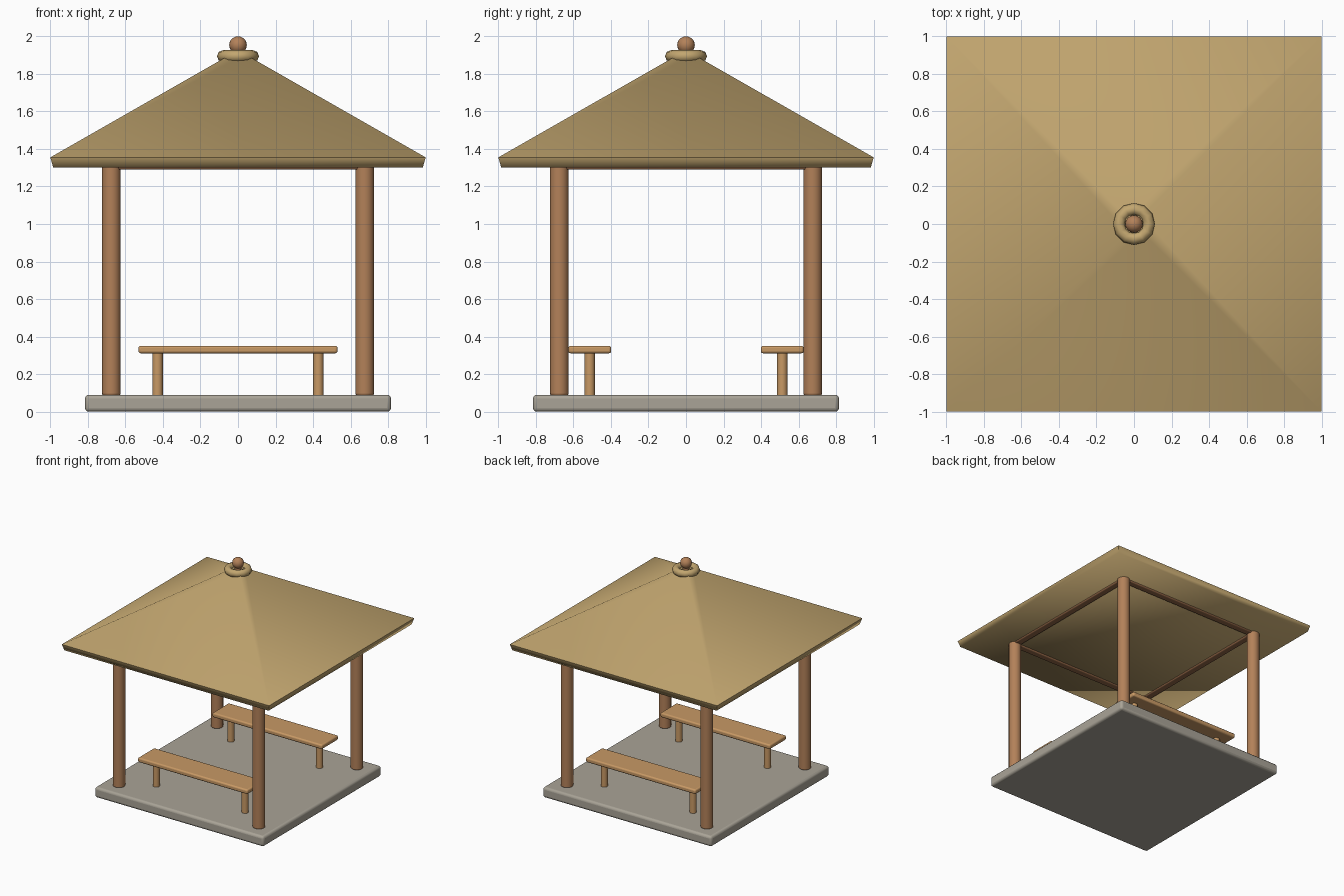
import bpy, bmesh
from math import radians, pi, cos, sin, sqrt

if "Cube" in bpy.data.objects:
    bpy.data.objects.remove(bpy.data.objects["Cube"])


def material(name, rgb):
    m = bpy.data.materials.new(name)
    m.diffuse_color = (*rgb, 1)
    m.use_nodes = True
    m.node_tree.nodes["Principled BSDF"].inputs["Base Color"].default_value = m.diffuse_color
    return m


STONE = material("stone", (0.40, 0.37, 0.31))
POST = material("post_wood", (0.45, 0.22, 0.10))
PLANK = material("bench_wood", (0.58, 0.32, 0.13))
BEAM = material("beam_wood", (0.28, 0.13, 0.06))
THATCH = material("thatch", (0.54, 0.38, 0.16))


def finish(name, mat, bevel=0.0, angle=40, segments=3):
    ob = bpy.context.object
    ob.name = ob.data.name = name
    ob.data.materials.append(mat)
    bpy.ops.object.transform_apply(location=False, rotation=True, scale=True)
    if bevel:
        b = ob.modifiers.new("Bevel", 'BEVEL')
        b.width, b.segments = bevel, segments
    bpy.ops.object.shade_smooth_by_angle(angle=radians(angle))
    return ob


def box(name, loc, size, mat, bevel):
    bpy.ops.mesh.primitive_cube_add(size=1, location=loc)
    bpy.context.object.scale = size
    return finish(name, mat, bevel)


def pole(name, x, y, z0, z1, r, mat, bevel=0.0, sides=16):
    bpy.ops.mesh.primitive_cylinder_add(vertices=sides, radius=r, depth=z1 - z0,
                                        location=(x, y, (z0 + z1) / 2))
    return finish(name, mat, bevel)


# stone floor slab
box("floor_slab", (0, 0, 0.045), (1.63, 1.63, 0.09), STONE, 0.02)

# corner posts
P = 0.675
for sx in (-1, 1):
    for sy in (-1, 1):
        pole("corner_post", sx * P, sy * P, 0.085, 1.32, 0.05, POST, 0.012)

# tie beams between the posts
for s in (-1, 1):
    box("tie_beam_x", (0, s * P, 1.32), (2 * P, 0.06, 0.06), BEAM, 0.01)
    box("tie_beam_y", (s * P, 0, 1.32), (0.06, 2 * P, 0.06), BEAM, 0.01)

# benches along the front and back
for side, s in (("front", -1), ("back", 1)):
    box(side + "_bench_seat", (0, s * 0.513, 0.331), (1.06, 0.228, 0.04), PLANK, 0.012)
    for sx in (-1, 1):
        pole(side + "_bench_leg", sx * 0.428, s * 0.513, 0.085, 0.32, 0.028, PLANK, sides=12)

# pyramid roof: square rings from eave underside to the top
bm = bmesh.new()
rings = []
for half, z in ((0.985, 1.302), (1.0, 1.355), (0.04, 1.903)):
    rings.append([bm.verts.new((half * sqrt(2) * cos(pi / 4 + i * pi / 2),
                                half * sqrt(2) * sin(pi / 4 + i * pi / 2), z))
                  for i in range(4)])
for a, b in zip(rings, rings[1:]):
    for i in range(4):
        j = (i + 1) % 4
        bm.faces.new((a[i], a[j], b[j], b[i]))
bm.faces.new(rings[0][::-1])
bm.faces.new(rings[-1])
mesh = bpy.data.meshes.new("roof")
bm.to_mesh(mesh)
bm.free()
roof = bpy.data.objects.new("roof", mesh)
bpy.context.collection.objects.link(roof)
bpy.ops.object.select_all(action='DESELECT')
bpy.context.view_layer.objects.active = roof
roof.select_set(True)
finish("roof", THATCH, angle=75)

# collar ring and ball finial
bpy.ops.mesh.primitive_torus_add(major_radius=0.08, minor_radius=0.032, major_segments=12,
                                 minor_segments=8, location=(0, 0, 1.894))
finish("roof_collar", THATCH, angle=60)
pole("finial_stem", 0, 0, 1.88, 1.95, 0.03, POST)
bpy.ops.mesh.primitive_uv_sphere_add(segments=16, ring_count=10, radius=0.047,
                                     location=(0, 0, 1.953))
finish("finial_ball", POST)
